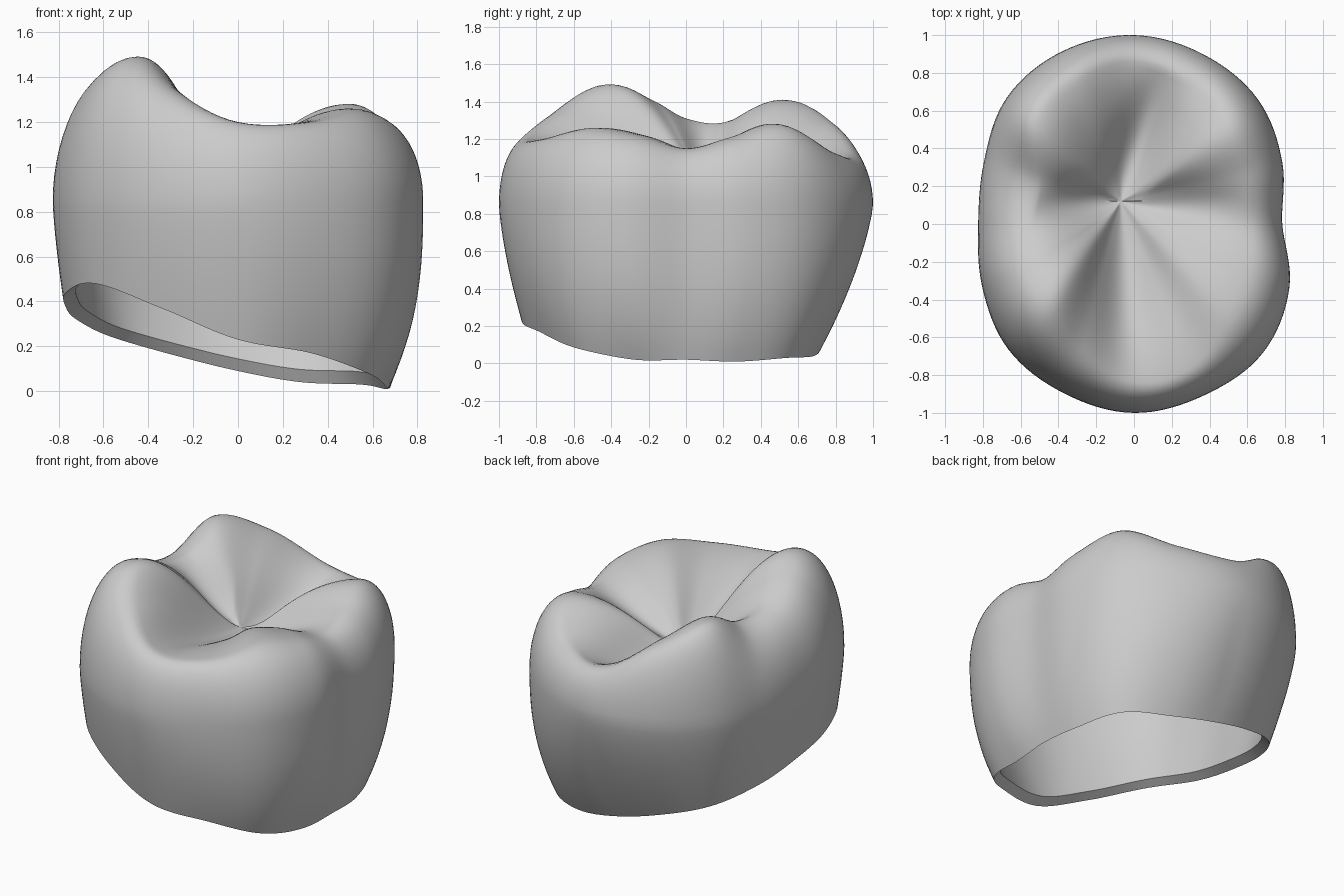
import bpy, bmesh, math
from mathutils import Vector

cube = bpy.data.objects.get("Cube")
if cube:
    bpy.data.objects.remove(cube, do_unlink=True)

# Section controls around the crown, counter-clockwise from the left (+x) side
equator_radius = [.785, .85, .93, .97, 1, .99, .95, .86, .825, .87, .94, .97, 1, .98, .965, .89]
crest_fraction = [.76, .74, .74, .82, .86, .82, .77, .64, .66, .67, .65, .74, .84, .83, .72, .72]
crest_height = [1.15, 1.21, 1.28, 1.14, 1.11, 1.29, 1.41, 1.29, 1.31, 1.42, 1.49, 1.34, 1.2, 1.2, 1.26, 1.22]
rim_radius = [.68, .71, .77, .74, .72, .74, .79, .78, .77, .83, .9, .89, .88, .85, .82, .715]
rim_height = [.02, .01, .03, .04, .09, .16, .24, .32, .38, .44, .48, .37, .23, .17, .08, .02]

COLUMNS = 128
WALL, SHOULDER, BASIN = 14, 14, 24
EQUATOR = .85
PIT = Vector((-.07, .12, .97))
THICKNESS = .06


def around(values, turn):
    """Smooth periodic interpolation of a control list, turn in 0..1."""
    n = len(values)
    i, t = divmod(turn * n, 1)
    a, b, c, d = (values[(int(i) + k) % n] for k in (-1, 0, 1, 2))
    return b + t / 2 * (c - a + t * (2*a - 5*b + 4*c - d + t * (3*(b - c) + d - a)))


def groove(p):
    """Depth of the long groove, bent at the back, and of the cross groove."""
    behind = max(0, p.y - PIT.y)
    middle = PIT.x + .33 * behind
    depth, width = (.1, .13) if behind else (.055, .16)
    long_cut = depth * math.exp(-((p.x - middle) / width)**2)
    cross_cut = (.07 if p.x < PIT.x else .045) * math.exp(-((p.y - PIT.y) / .11)**2)
    return max(long_cut, cross_cut)


def section(turn):
    """Points from the inner roof, over the rim and wall, to the chewing surface."""
    big, frac, top, low, base = (around(v, turn) for v in (
        equator_radius, crest_fraction, crest_height, rim_radius, rim_height))
    angle = turn * math.tau
    direction = Vector((math.cos(angle), math.sin(angle), 0))
    up = Vector((0, 0, 1))
    outer, inner = [], []

    def add(point, tilt):
        outer.append(point)
        inner.append(point - THICKNESS * (direction * math.cos(tilt) + up * math.sin(tilt)))

    # Wall from rim to widest line, fuller on the left side
    bulge = 1.4 + 1.4 * max(0, direction.x)
    for k in range(WALL):
        s = k / WALL
        radius = low + (big - low) * (1 - (1 - s)**bulge)
        add(direction * radius + up * (base + (EQUATOR - base) * s), 0)
    # Rounded shoulder up to the cusp crest
    crest = big * frac
    for k in range(SHOULDER):
        a = k / SHOULDER * math.pi / 2
        radius = crest + (big - crest) * math.cos(a)**.92
        add(direction * radius + up * (EQUATOR + (top - EQUATOR) * math.sin(a)), a)
    # Rounded cusp slopes falling into the grooved pit
    edge = direction * crest + up * top
    for k in range(BASIN):
        u = 1 - k / BASIN
        p = PIT.lerp(edge, u)
        ease = .7 * math.sin(u * math.pi / 2) + .3 * u * u * (3 - 2 * u)
        p.z = PIT.z + (top - PIT.z) * ease - math.sin(math.pi * u) * groove(p)
        add(p, math.pi / 2)
    # The hollow starts one step above the rim, which leaves a bevelled lip
    return inner[:0:-1] + outer


# Crown shell
bm = bmesh.new()
columns = [[bm.verts.new(p) for p in section(i / COLUMNS)] for i in range(COLUMNS)]
pit = bm.verts.new(PIT)
roof = bm.verts.new(PIT - Vector((0, 0, THICKNESS)))
for i, here in enumerate(columns):
    there = columns[(i + 1) % COLUMNS]
    for j in range(len(here) - 1):
        bm.faces.new((here[j], there[j], there[j + 1], here[j + 1]))
    bm.faces.new((here[-1], there[-1], pit))
    bm.faces.new((there[0], here[0], roof))
bmesh.ops.recalc_face_normals(bm, faces=bm.faces)

mesh = bpy.data.meshes.new("tooth_crown")
bm.to_mesh(mesh)
bm.free()
crown = bpy.data.objects.new("tooth_crown", mesh)
bpy.context.collection.objects.link(crown)

# Plain grey finish
grey = bpy.data.materials.new("light_grey")
grey.use_nodes = True
colour = (.6, .6, .6, 1)
grey.diffuse_color = colour
grey.node_tree.nodes["Principled BSDF"].inputs["Base Color"].default_value = colour
mesh.materials.append(grey)

bpy.context.view_layer.objects.active = crown
crown.select_set(True)
bpy.ops.object.shade_smooth_by_angle(angle=math.radians(40))
